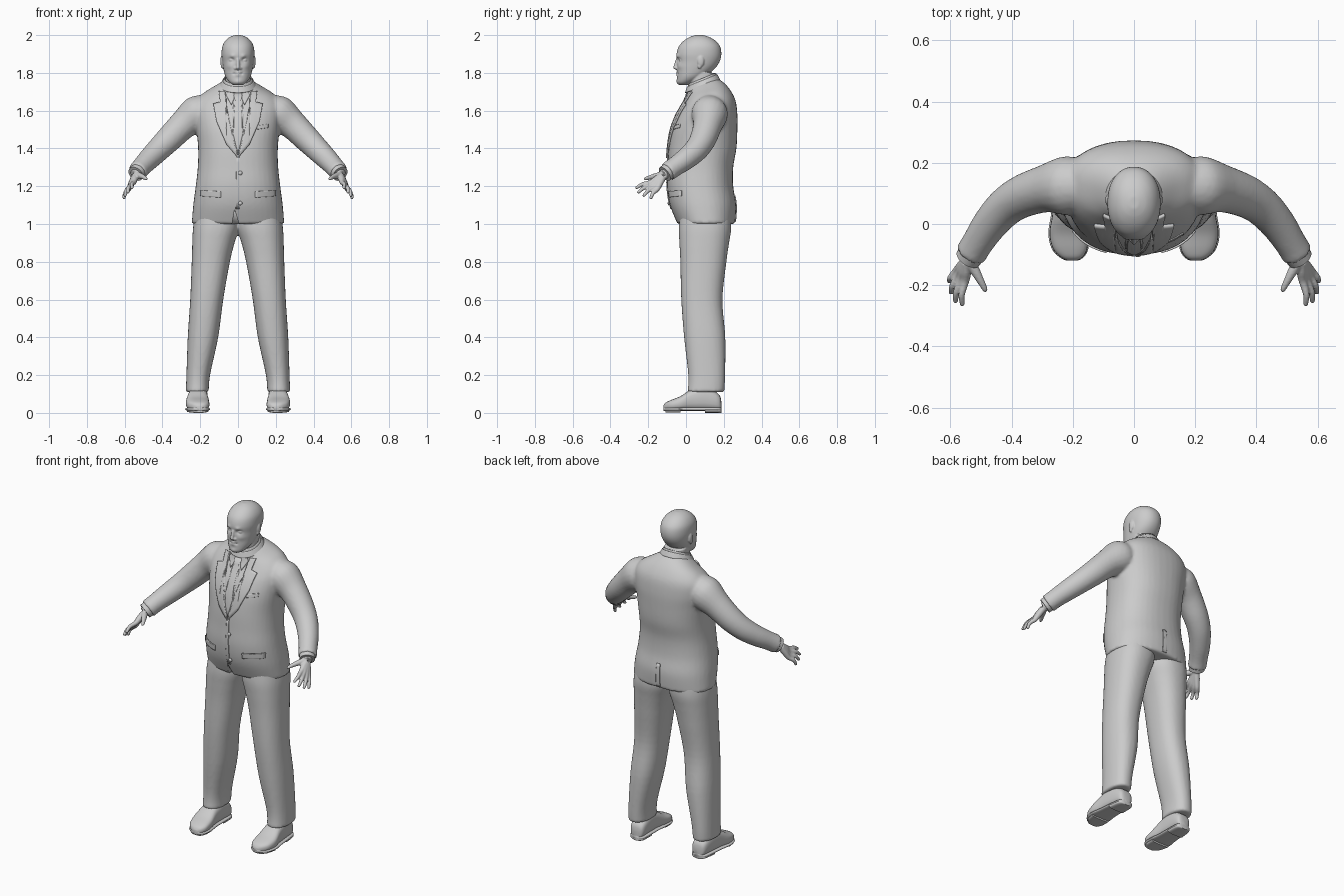
import bpy, bmesh, math
from mathutils import Vector
from mathutils.bvhtree import BVHTree

cube = bpy.data.objects.get("Cube")
if cube:
    bpy.data.objects.remove(cube)

grey = bpy.data.materials.new("plain_grey")
grey.use_nodes = True
grey.diffuse_color = (0.6, 0.6, 0.6, 1)
grey.node_tree.nodes["Principled BSDF"].inputs["Base Color"].default_value = grey.diffuse_color


def section(cx, cy, z, rx, ry, tilt=0, power=2.3, n=40):
    """Horizontal rounded ring, optionally rising towards the back."""
    ring = []
    for i in range(n):
        a = 2 * math.pi * i / n
        c, s = math.cos(a), math.sin(a)
        dx = math.copysign(abs(c) ** (2 / power), c) * rx
        dy = math.copysign(abs(s) ** (2 / power), s) * ry
        ring.append(Vector((cx + dx, cy + dy, z + tilt * dy)))
    return ring


def skin(bm, rings, steps=5, cap=True):
    """Smooth surface running through a list of rings."""
    dense = []
    for i in range(len(rings) - 1):
        quad = [rings[max(0, min(len(rings) - 1, i + k))] for k in (-1, 0, 1, 2)]
        for s in range(steps):
            t = s / steps
            dense.append([b + ((c - a) * t + (2*a - 5*b + 4*c - d) * t**2
                               + (3*b - a - 3*c + d) * t**3) / 2 for a, b, c, d in zip(*quad)])
    dense.append(rings[-1])
    loops = [[bm.verts.new(p) for p in ring] for ring in dense]
    n = len(loops[0])
    for lo, hi in zip(loops, loops[1:]):
        for i in range(n):
            bm.faces.new((lo[i], lo[(i + 1) % n], hi[(i + 1) % n], hi[i]))
    if cap:
        bm.faces.new(loops[0])
        bm.faces.new(loops[-1])


def limb(bm, stations, side=1, n=20, cap=True):
    """Round tube through (x, y, z, radius) stations."""
    pts = [Vector((s[0] * side, s[1], s[2])) for s in stations]
    rings = []
    for i, p in enumerate(pts):
        d = (pts[min(i + 1, len(pts) - 1)] - pts[max(i - 1, 0)]).normalized()
        u = d.cross(Vector((0, 0, 1))).normalized()
        v = d.cross(u)
        rings.append([p + (u * math.cos(a) + v * math.sin(a)) * stations[i][3]
                      for a in (2 * math.pi * k / n for k in range(n))])
    skin(bm, rings, cap=cap)


def ball(bm, centre, size):
    new = bmesh.ops.create_uvsphere(bm, u_segments=20, v_segments=12, radius=1)["verts"]
    for v in new:
        v.co = Vector(c + s * k for c, s, k in zip(centre, size, v.co))


def finish(bm, name, voxel=0, smooth=0, mirror=False, thick=0):
    bmesh.ops.recalc_face_normals(bm, faces=bm.faces)
    mesh = bpy.data.meshes.new(name)
    bm.to_mesh(mesh)
    bm.free()
    mesh.materials.append(grey)
    ob = bpy.data.objects.new(name, mesh)
    bpy.context.collection.objects.link(ob)
    bpy.ops.object.select_all(action='DESELECT')
    bpy.context.view_layer.objects.active = ob
    ob.select_set(True)
    bpy.ops.object.shade_smooth_by_angle(angle=math.radians(45))
    if voxel:
        m = ob.modifiers.new("fuse", 'REMESH')
        m.mode, m.voxel_size, m.use_smooth_shade = 'VOXEL', voxel, True
    if smooth:
        m = ob.modifiers.new("soften", 'SMOOTH')
        m.factor, m.iterations = 0.5, smooth
    if thick:
        m = ob.modifiers.new("thickness", 'SOLIDIFY')
        m.thickness, m.offset = thick, 0
    if mirror:
        ob.modifiers.new("mirror", 'MIRROR')
    return ob


# Jacket: torso fused with both sleeves
bm = bmesh.new()
torso = [(1.0, -.045, .26, .245, 0), (1.1, -.085, .265, .237, 0), (1.2, -.1, .25, .224, 0),
         (1.3, -.097, .25, .213, 0), (1.4, -.092, .267, .211, 0), (1.5, -.077, .272, .22, 0),
         (1.58, -.047, .272, .23, 0), (1.64, -.02, .262, .225, .1), (1.685, 0, .235, .19, .2),
         (1.72, .01, .2, .13, .3), (1.745, .015, .165, .085, .35)]
skin(bm, [section(0, (f + b) / 2, z, w, (b - f) / 2, t) for z, f, b, w, t in torso])
sleeve = [(.15, .125, 1.62, .075), (.215, .125, 1.583, .097), (.29, .115, 1.525, .078),
          (.365, .09, 1.45, .07), (.42, .055, 1.395, .064), (.47, .0, 1.345, .058),
          (.51, -.06, 1.303, .052), (.533, -.098, 1.276, .052)]
for side in (1, -1):
    limb(bm, sleeve, side)
jacket = finish(bm, "jacket", voxel=.009, smooth=4)

# Wedge opening at the front hem
bm = bmesh.new()
tri = [bm.verts.new(p) for p in ((-.035, -.3, .98), (.012, -.3, .98), (-.018, -.3, 1.075))]
face = bm.faces.new(tri)
out = bmesh.ops.extrude_face_region(bm, geom=[face])["geom"]
bmesh.ops.translate(bm, vec=(0, .28, 0), verts=[g for g in out if isinstance(g, bmesh.types.BMVert)])
cutter = finish(bm, "hem_cutter")
cutter.hide_render = True
cutter.hide_set(True)
cutter.display_type = 'WIRE'
cut = jacket.modifiers.new("hem opening", 'BOOLEAN')
cut.operation, cut.object = 'DIFFERENCE', cutter

tree = BVHTree.FromObject(jacket, bpy.context.evaluated_depsgraph_get())


def patch(name, outline, lift=.003, thick=.006, side=-1, flip=1):
    """Thin cloth panel laid on the jacket, outline given in x and z."""
    bm = bmesh.new()
    bm.faces.new([bm.verts.new((x * flip, 0, z)) for x, z in outline])
    bmesh.ops.triangulate(bm, faces=bm.faces)
    for _ in range(3):
        bmesh.ops.subdivide_edges(bm, edges=bm.edges, cuts=1, use_grid_fill=True)
    for v in bm.verts:
        hit = tree.ray_cast(Vector((v.co.x, side, v.co.z)), Vector((0, -side, 0)))[0]
        if hit is None:
            hit = tree.find_nearest(Vector((v.co.x, side * .05, v.co.z)))[0]
        v.co.y = hit.y + side * lift
    return finish(bm, name, thick=thick)


# Lapels, collar points, pocket flaps
lapel = [(.0, 1.35), (.035, 1.48), (.058, 1.6), (.068, 1.7), (.1, 1.7), (.094, 1.645),
         (.13, 1.635), (.112, 1.54), (.06, 1.42)]
point = [(.008, 1.69), (.035, 1.63), (.062, 1.68), (.05, 1.71)]
flap = [(.09, 1.14), (.2, 1.148), (.2, 1.178), (.09, 1.172)]
for flip, label in ((1, "left"), (-1, "right")):
    patch(label + "_lapel", lapel, .006, .01, flip=flip)
    patch(label + "_shirt_collar_point", point, .004, flip=flip)
    patch(label + "_pocket_flap", flap, .004, flip=flip)
patch("breast_pocket", [(.1, 1.5), (.16, 1.51), (.16, 1.53), (.1, 1.52)], .002, .004)
patch("tie", [(0, 1.37), (.027, 1.48), (.014, 1.655), (.02, 1.695),
              (-.02, 1.695), (-.014, 1.655), (-.027, 1.48)], .005, .009)
patch("front_overlap", [(-.008, 1.36), (.008, 1.36), (.008, 1.08), (-.012, 1.08)], .002, .005)
patch("back_vent", [(-.01, 1.15), (.012, 1.15), (.016, 1.01), (-.012, 1.01)], .002, .005, side=1)

# Buttons
bm = bmesh.new()
for z in (1.27, 1.11):
    hit = tree.ray_cast(Vector((.012, -1, z)), Vector((0, 1, 0)))[0]
    ball(bm, (.012, hit.y - .004, z), (.011, .006, .011))
finish(bm, "jacket_buttons")

# Collars round the neck
for name, z, grow, h in (("shirt_collar", 1.735, 0, .035), ("jacket_collar", 1.728, .012, .03)):
    bm = bmesh.new()
    skin(bm, [section(0, .088, z, .083 + grow, .078 + grow, .38, 2),
              section(0, .086, z + h, .072 + grow * .6, .07 + grow * .6, .42, 2)], cap=False)
    finish(bm, name, thick=.007)

# Trousers: two legs meeting at the seat
bm = bmesh.new()
leg = [(1.06, -.01, .225, -.03, .235), (.98, -.006, .238, -.038, .24), (.9, .018, .242, -.035, .228),
       (.8, .043, .245, -.03, .214), (.6, .078, .253, -.025, .193), (.4, .105, .266, -.01, .208),
       (.2, .148, .273, .012, .207), (.11, .155, .276, .008, .203)]
for side in (1, -1):
    skin(bm, [section(side * (i + o) / 2, (f + b) / 2, z, (o - i) / 2, (b - f) / 2)
              for z, i, o, f, b in leg])
finish(bm, "trousers", voxel=.009, smooth=3)

# Shoes: upper, welt sole and heel
shoe = [(.187, .205, .018, .06), (.172, .206, .042, .1), (.1, .21, .05, .14), (.03, .213, .054, .125),
        (-.03, .214, .062, .088), (-.08, .209, .056, .068), (-.108, .204, .036, .054),
        (-.12, .202, .014, .038)]


def shoe_part(name, stations, base, height, grow):
    bm = bmesh.new()
    rings = []
    for y, cx, w, h in stations:
        top = height or h
        flat = section(cx, (base + top) / 2, 0, w + grow, (top - base) / 2, 0, 2.8, 24)
        rings.append([Vector((p.x, y, p.y)) for p in flat])
    skin(bm, rings, 4)
    finish(bm, name, mirror=True)


shoe_part("shoe_uppers", shoe, .014, 0, 0)
shoe_part("shoe_soles", shoe, .01, .03, .004)
shoe_part("shoe_heels", shoe[:3], 0, .026, .003)
shoe_part("shoe_treads", shoe[4:7], .001, .02, -.004)

# Shirt cuffs and hands
bm = bmesh.new()
limb(bm, [(.52, -.08, 1.29, .045), (.542, -.113, 1.265, .043)])
finish(bm, "shirt_cuffs", mirror=True)
bm = bmesh.new()
limb(bm, [(.525, -.085, 1.285, .03), (.545, -.12, 1.262, .028)])
fingers = [((.552, -.188, 1.22), (.562, -.268, 1.19)), ((.564, -.182, 1.207), (.585, -.258, 1.165)),
           ((.574, -.17, 1.193), (.6, -.228, 1.147)), ((.58, -.154, 1.183), (.606, -.19, 1.133))]
wrist = Vector((.542, -.115, 1.262))
for k, (knuckle, tip) in enumerate(fingers):
    a, b = Vector(knuckle), Vector(tip)
    root = wrist + (a - wrist) * .15
    bend = (a + b) / 2 + Vector((.006, -.003, .005))
    limb(bm, [(*root, .018), (*((root + a) / 2), .017), (*a, .0135), (*bend, .0105),
              (*(a.lerp(b, .9)), .0085), (*b, .004)], n=12)
limb(bm, [(.54, -.12, 1.262, .018), (.518, -.155, 1.255, .016), (.5, -.188, 1.248, .012),
          (.487, -.213, 1.24, .009), (.484, -.222, 1.237, .004)], n=12)
finish(bm, "hands", voxel=.004, smooth=2, mirror=True)

# Head: skull shaped with soft bumps and hollows, then neck, nose and ears
bm = bmesh.new()
skull = [(1.735, -.035, .01, .022), (1.75, -.046, .04, .045), (1.78, -.047, .1, .066),
         (1.82, -.047, .15, .077), (1.86, -.047, .178, .083), (1.9, -.05, .187, .087),
         (1.94, -.038, .18, .083), (1.97, -.012, .156, .067), (1.99, .02, .123, .043),
         (2.0, .05, .09, .015)]
skin(bm, [section(0, (f + b) / 2, z, w, (b - f) / 2, 0, 2.15, 64) for z, f, b, w in skull], 7)
bumps = [(.034, 1.868, .016, .012), (.03, 1.89, -.006, .012), (.045, 1.835, -.005, .02),
         (0, 1.795, -.008, .014), (0, 1.752, -.005, .016), (.02, 1.797, .003, .008)]
for v in bm.verts:
    if v.co.y < .03:
        for x, z, push, r in bumps:
            d2 = (abs(v.co.x) - x) ** 2 + ((v.co.z - z) * 1.3) ** 2
            v.co.y += push * math.exp(-d2 / (r * r))
        # Mouth line
        if abs(v.co.x) < .026:
            v.co.y += .006 * math.exp(-((v.co.z - 1.795) / .004) ** 2)
skin(bm, [section(0, .088, 1.66, .075, .07), section(0, .086, 1.74, .068, .067, .2),
          section(0, .085, 1.8, .066, .068)])
ball(bm, (0, -.05, 1.828), (.012, .018, .011))
limb(bm, [(0, -.046, 1.872, .008), (0, -.052, 1.85, .009), (0, -.057, 1.83, .01)], n=12)
for side in (1, -1):
    ball(bm, (side * .013, -.044, 1.824), (.009, .011, .008))
    ball(bm, (side * .034, -.026, 1.867), (.014, .012, .009))
    ball(bm, (side * .085, .078, 1.862), (.009, .018, .03))
    ball(bm, (side * .083, .072, 1.838), (.008, .011, .016))
finish(bm, "head", voxel=.004, smooth=2)
